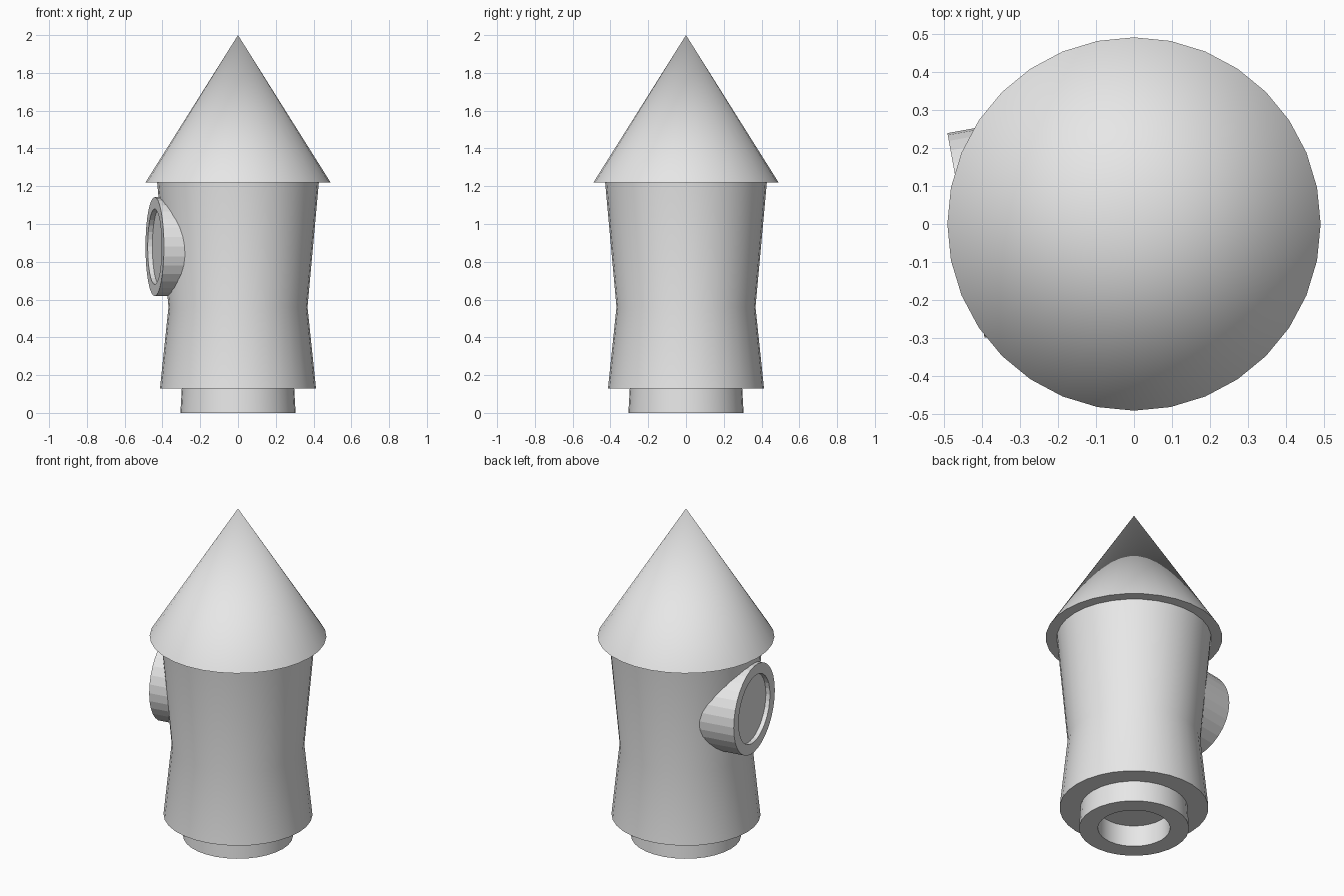
import bpy, bmesh
from math import pi, radians, sin, cos
from mathutils import Matrix, Vector

SIDES = 32

if "Cube" in bpy.data.objects:
    bpy.data.objects.remove(bpy.data.objects["Cube"], do_unlink=True)

# Single plain material
grey = bpy.data.materials.new("light grey")
grey.use_nodes = True
colour = (0.8, 0.8, 0.8, 1)
grey.diffuse_color = colour
grey.node_tree.nodes["Principled BSDF"].inputs["Base Color"].default_value = colour


def lathe(name, profile, smooth=True, matrix=Matrix()):
    """Spin a (radius, height) profile about z, then place it with matrix."""
    bm = bmesh.new()
    verts = [bm.verts.new((r, 0, z)) for r, z in profile]
    edges = [bm.edges.new(pair) for pair in zip(verts, verts[1:])]
    bmesh.ops.spin(bm, geom=verts + edges, axis=(0, 0, 1), cent=(0, 0, 0),
                   angle=2 * pi, steps=SIDES, use_duplicate=False)
    bmesh.ops.remove_doubles(bm, verts=bm.verts, dist=0.0001)
    bmesh.ops.recalc_face_normals(bm, faces=bm.faces)
    bm.transform(matrix)
    mesh = bpy.data.meshes.new(name)
    bm.to_mesh(mesh)
    bm.free()
    mesh.materials.append(grey)
    obj = bpy.data.objects.new(name, mesh)
    bpy.context.collection.objects.link(obj)
    if smooth:
        bpy.ops.object.select_all(action='DESELECT')
        obj.select_set(True)
        bpy.context.view_layer.objects.active = obj
        bpy.ops.object.shade_smooth_by_angle(angle=radians(30))
    return obj


# Hollow nozzle under the hull
lathe("nozzle", [(0, 0.13), (0.2, 0.13), (0.2, 0), (0.305, 0),
                 (0.297, 0.14), (0, 0.14)])

# Waisted hull
lathe("hull", [(0, 0.13), (0.413, 0.13), (0.368, 0.56), (0.428, 1.22), (0, 1.22)])

# Pointed nose
lathe("nose_cone", [(0, 1.22), (0.49, 1.22), (0, 2)])

# Round porthole: a faceted tube with a shallow recess, turned slightly forward
turn = radians(10.3)
out = Vector((-cos(turn), -sin(turn), 0))
up = Vector((0, 0, 1))
frame = Matrix((up, out.cross(up), out)).transposed().to_4x4()
place = Matrix.Translation((-0.441, -0.03, 0.88)) @ frame @ Matrix.Diagonal((0.96, 1, 1, 1))
lathe("porthole", [(0, -0.26), (0.273, -0.26), (0.273, 0), (0.208, 0),
                   (0.208, -0.025), (0, -0.025)], smooth=False, matrix=place)
